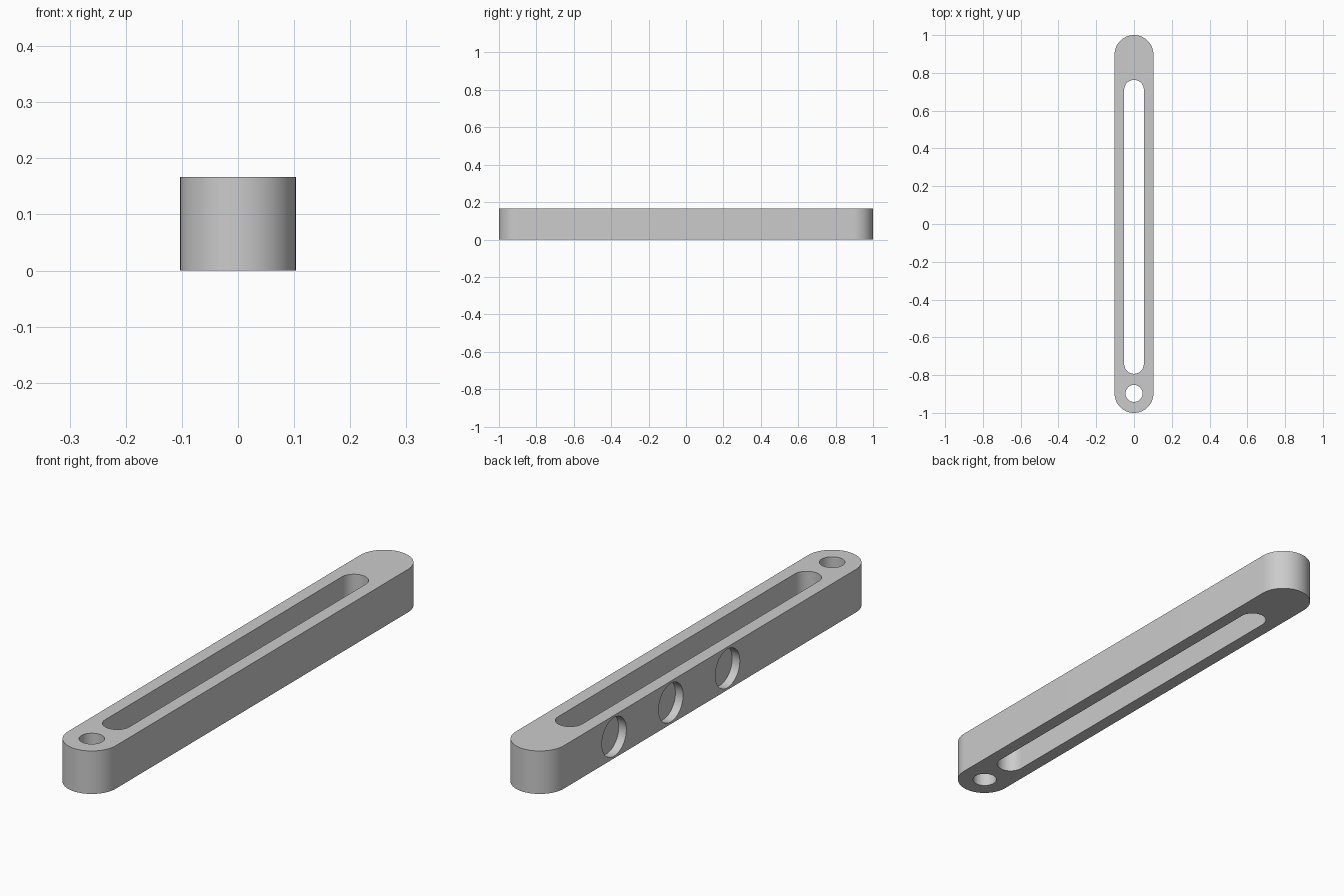
import bpy, bmesh
from math import cos, sin, pi, radians
from mathutils import Matrix

if "Cube" in bpy.data.objects:
    bpy.data.objects.remove(bpy.data.objects["Cube"], do_unlink=True)

HEIGHT = 0.167
HALF_WIDTH = 0.103
SEGMENTS = 32  # per half circle

grey = bpy.data.materials.new("light grey")
grey.use_nodes = True
colour = (0.6, 0.6, 0.6, 1)
grey.diffuse_color = colour
grey.node_tree.nodes["Principled BSDF"].inputs["Base Color"].default_value = colour


def capsule(name, y_min, y_max, radius, z_min, z_max):
    """Prism with a round-ended outline lying along y."""
    bm = bmesh.new()
    outline = []
    for centre, start in ((y_max - radius, 0), (y_min + radius, pi)):
        for i in range(SEGMENTS + 1):
            a = start + pi * i / SEGMENTS
            outline.append(bm.verts.new((radius * cos(a), centre + radius * sin(a), z_min)))
    bmesh.ops.remove_doubles(bm, verts=outline, dist=1e-5)
    bm.verts.ensure_lookup_table()
    face = bm.faces.new(bm.verts[:])
    top = bmesh.ops.extrude_face_region(bm, geom=[face])["geom"]
    bmesh.ops.translate(bm, vec=(0, 0, z_max - z_min),
                        verts=[v for v in top if isinstance(v, bmesh.types.BMVert)])
    bmesh.ops.recalc_face_normals(bm, faces=bm.faces[:])
    return to_object(bm, name)


def side_disc(name, y, radius, depth):
    """Cylinder along x that reaches into the right wall."""
    bm = bmesh.new()
    place = Matrix.Translation((-HALF_WIDTH, y, HEIGHT / 2)) @ Matrix.Rotation(pi / 2, 4, "Y")
    bmesh.ops.create_cone(bm, cap_ends=True, segments=2 * SEGMENTS, radius1=radius,
                          radius2=radius, depth=2 * depth, matrix=place)
    return to_object(bm, name)


def to_object(bm, name):
    mesh = bpy.data.meshes.new(name)
    bm.to_mesh(mesh)
    bm.free()
    mesh.materials.append(grey)
    obj = bpy.data.objects.new(name, mesh)
    bpy.context.collection.objects.link(obj)
    return obj


# Round-ended bar
bar = capsule("slotted_bar", -1, 1, HALF_WIDTH, 0, HEIGHT)

# Long slot, pivot hole and three blind round pockets in the right side
cutters = [
    capsule("slot_cutter", -0.793, 0.763, 0.052, -0.1, HEIGHT + 0.1),
    capsule("pivot_hole_cutter", -0.942, -0.852, 0.045, -0.1, HEIGHT + 0.1),
]
cutters += [side_disc("pocket_cutter", 0.24 + 0.348 * i, 0.075, 0.033) for i in (-1, 0, 1)]

bpy.ops.object.select_all(action="DESELECT")
bar.select_set(True)
bpy.context.view_layer.objects.active = bar
for cutter in cutters:
    cutter.hide_render = True
    cut = bar.modifiers.new(cutter.name, "BOOLEAN")
    cut.operation = "DIFFERENCE"
    cut.solver = "EXACT"
    cut.object = cutter
    bpy.ops.object.modifier_apply(modifier=cut.name)
    bpy.data.objects.remove(cutter, do_unlink=True)

bpy.ops.object.shade_smooth_by_angle(angle=radians(30))
